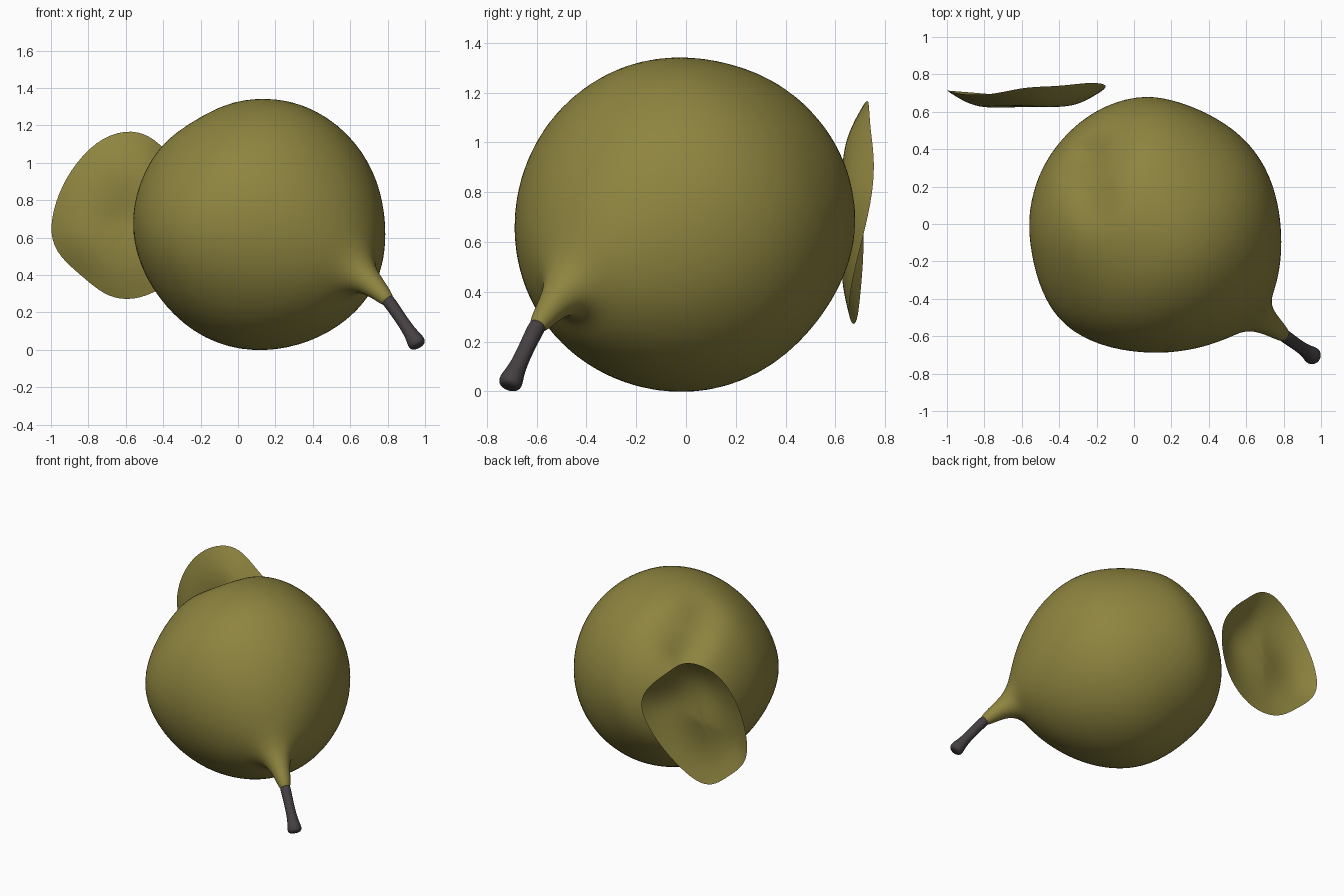
import bpy, bmesh, math
from mathutils import Vector

if "Cube" in bpy.data.objects:
    bpy.data.objects.remove(bpy.data.objects["Cube"])


def material(name, colour):
    m = bpy.data.materials.new(name)
    m.use_nodes = True
    m.diffuse_color = (*colour, 1)
    bsdf = m.node_tree.nodes["Principled BSDF"]
    bsdf.inputs["Base Color"].default_value = (*colour, 1)
    bsdf.inputs["Roughness"].default_value = 0.8
    return m


olive = material("olive skin", (0.27, 0.23, 0.05))
bark = material("dark bark", (0.06, 0.05, 0.053))


def finish(name, bm, mat):
    bmesh.ops.recalc_face_normals(bm, faces=bm.faces)
    me = bpy.data.meshes.new(name)
    bm.to_mesh(me)
    bm.free()
    me.materials.append(mat)
    me.shade_smooth()
    ob = bpy.data.objects.new(name, me)
    bpy.context.collection.objects.link(ob)
    sub = ob.modifiers.new("smooth", "SUBSURF")
    sub.levels = sub.render_levels = 2
    return ob


def bridge(bm, rings):
    n = len(rings[0])
    for a, b in zip(rings, rings[1:]):
        for i in range(n):
            j = (i + 1) % n
            bm.faces.new((a[i], a[j], b[j], b[i]))


def tube(name, path, radii, segs, mat, shape=None):
    """Sweep circles of the given radii along a path and close both ends."""
    bm = bmesh.new()
    rings = []
    for k, (p, r) in enumerate(zip(path, radii)):
        tangent = path[min(k + 1, len(path) - 1)] - path[max(k - 1, 0)]
        u = tangent.cross(Vector((0, 0, 1))).normalized()
        v = tangent.cross(u).normalized()
        ring = []
        for i in range(segs):
            a = math.tau * i / segs
            ring.append(bm.verts.new(p + r * (math.cos(a) * u + math.sin(a) * v)))
        rings.append(ring)
    bridge(bm, rings)
    for ring, p in ((rings[0], path[0]), (rings[-1], path[-1])):
        tip = bm.verts.new(p)
        for i in range(segs):
            bm.faces.new((ring[i], ring[(i + 1) % segs], tip))
    if shape:
        for vert in bm.verts:
            shape(vert)
    return finish(name, bm, mat)


# Fruit: a pear lying on its side, tapering into the neck
shoulder = Vector((0.64, -0.47, 0.41))
axis = Vector((-0.69, 0.64, 0.34)).normalized()
profile = [(1.41, 0.06), (1.40, 0.17), (1.36, 0.31), (1.26, 0.465), (1.15, 0.55),
           (1.0, 0.625), (0.8, 0.68), (0.6, 0.665), (0.42, 0.59), (0.27, 0.485),
           (0.15, 0.365), (0.06, 0.24), (0.01, 0.14)]
path = [shoulder + axis * t for t, r in profile]
radii = [r for t, r in profile]
neck = [((0.68, -0.503, 0.38), 0.08), ((0.745, -0.55, 0.325), 0.056),
        ((0.81, -0.602, 0.255), 0.037)]
path += [Vector(p) for p, r in neck]
radii += [r for p, r in neck]

# Bumps and hollows of the fruit: centre, push, size
dents = [((-0.24, 0.16, 1.2), (0.045, -0.035, -0.06), 0.13),
         ((-0.25, 0.38, 1.06), (0.055, -0.045, -0.06), 0.14),
         ((-0.40, -0.45, 0.65), (-0.04, -0.035, 0), 0.32),
         ((0.20, -0.10, 1.33), (0.005, 0, 0.018), 0.3),
         ((0.79, -0.02, 0.65), (-0.015, 0, 0), 0.3)]


def shape_fruit(vert):
    """Swell the belly to one side, then apply the bumps and hollows."""
    t = (vert.co - shoulder).dot(axis)
    vert.co.y -= 0.037 * math.sin(math.pi * min(max(t / 1.3, 0), 1))
    start = vert.co.copy()
    for centre, push, size in dents:
        d = (start - Vector(centre)).length
        vert.co += Vector(push) * math.exp(-(d / size) ** 2)


tube("fruit_body", path, radii, 32, olive, shape_fruit)

# Stem: thin woody stalk with a knobbed end
stalk = [((0.795, -0.59, 0.27), 0.034), ((0.81, -0.602, 0.255), 0.037), ((0.868, -0.643, 0.17), 0.033),
         ((0.922, -0.68, 0.09), 0.036), ((0.948, -0.70, 0.05), 0.05),
         ((0.96, -0.708, 0.027), 0.049), ((0.966, -0.712, 0.016), 0.032)]
tube("stem", [Vector(p) for p, r in stalk], [r for p, r in stalk], 12, bark)

# Leaf: loose oval shell, dished towards the fruit along a slanting valley
outline = [(-0.60, 0.73, 1.18), (-0.47, 0.735, 1.15), (-0.37, 0.74, 1.05), (-0.22, 0.76, 0.92),
           (-0.13, 0.745, 0.76), (-0.18, 0.70, 0.58), (-0.28, 0.66, 0.42), (-0.45, 0.65, 0.295),
           (-0.60, 0.675, 0.26), (-0.72, 0.69, 0.295), (-0.83, 0.70, 0.39), (-0.96, 0.71, 0.50),
           (-1.01, 0.715, 0.62), (-0.98, 0.705, 0.79), (-0.90, 0.69, 0.96), (-0.76, 0.69, 1.12)]
centre = Vector((-0.59, 0.645, 0.70))
valley = Vector((0.78, 0, 0.63))
bm = bmesh.new()
rings = []
for s, dish in ((1, 0), (0.85, 0.4), (0.65, 0.85), (0.42, 0.95), (0.2, 0.6)):
    ring = []
    for p in outline:
        co = centre.lerp(Vector(p), s)
        along = (Vector(p) - centre).normalized().dot(valley) ** 2
        co.y += (0.615 - co.y) * dish * (0.75 + 0.25 * along)
        ring.append(bm.verts.new(co))
    rings.append(ring)
bridge(bm, rings)
hub = bm.verts.new(centre)
for i in range(len(outline)):
    bm.faces.new((rings[-1][i], rings[-1][(i + 1) % len(outline)], hub))
finish("leaf", bm, olive)
